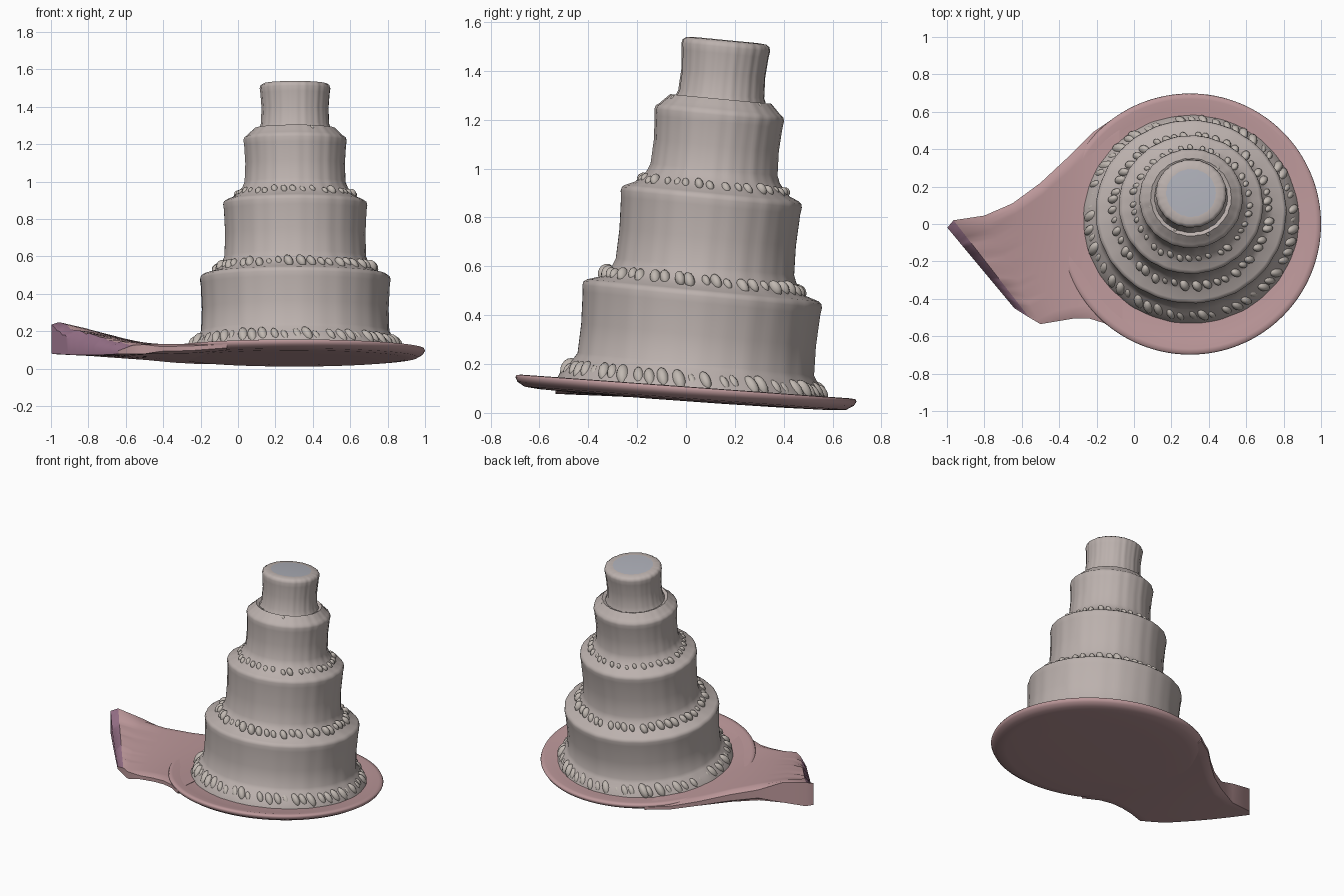
import bpy, bmesh, math, random
from mathutils import Vector, Matrix

if "Cube" in bpy.data.objects:
    bpy.data.objects.remove(bpy.data.objects["Cube"])

random.seed(4)
TAU = 2 * math.pi


def material(name, rgb):
    m = bpy.data.materials.new(name)
    m.diffuse_color = (*rgb, 1)
    m.use_nodes = True
    m.node_tree.nodes["Principled BSDF"].inputs["Base Color"].default_value = m.diffuse_color
    return m


ICING = material("icing", (0.50, 0.44, 0.42))
PIPING = material("piping", (0.53, 0.48, 0.44))
PINK = material("pink_plate", (0.50, 0.31, 0.32))
PURPLE = material("purple_edge", (0.30, 0.16, 0.24))
GREY = material("top_grey", (0.42, 0.43, 0.48))


def finish(name, bm, mats, angle=38):
    bmesh.ops.recalc_face_normals(bm, faces=bm.faces)
    me = bpy.data.meshes.new(name)
    bm.to_mesh(me)
    bm.free()
    me.shade_smooth()
    me.set_sharp_from_angle(angle=math.radians(angle))
    for m in mats:
        me.materials.append(m)
    ob = bpy.data.objects.new(name, me)
    bpy.context.collection.objects.link(ob)
    return ob


def lathe(profile, n=128, ripple=0.0):
    """Closed solid of revolution from (radius, height) pairs, bottom to top."""
    bm = bmesh.new()
    rings = []
    for r, z in profile:
        ring = []
        for i in range(n):
            a = TAU * i / n
            k = r + ripple * (math.sin(17 * a + 3 * z) + math.sin(29 * a + 1.3))
            ring.append(bm.verts.new((k * math.cos(a), k * math.sin(a), z)))
        rings.append(ring)
    for lo, hi in zip(rings, rings[1:]):
        for i in range(n):
            j = (i + 1) % n
            bm.faces.new((lo[i], lo[j], hi[j], hi[i]))
    bm.faces.new(rings[0][::-1])
    bm.faces.new(rings[-1])
    return bm


# Both the plate and the cake lean towards the back
PLATE = Matrix.Translation((0.3, 0, 0.1)) @ Matrix.Rotation(-0.072, 4, 'X')
CAKE = (Matrix.Translation((0.305, 0.03, 0.1)) @ Matrix.Rotation(-0.095, 4, 'X')
        @ Matrix.Diagonal((1.02, 0.985, 1, 1)))

# Round plate with a rolled rim and a shallow bowl underneath
plate = lathe([(0.15, -0.052), (0.40, -0.050), (0.60, -0.046), (0.66, -0.040),
               (0.69, -0.022), (0.70, -0.004), (0.695, 0.006), (0.67, 0.008),
               (0.62, -0.002), (0.50, -0.006), (0.2, -0.006)])
finish("plate", plate, [PINK], 60).matrix_world = PLATE

# Four stacked tiers: wall radius, wall bottom, edge height
tiers = [(0.495, 0.10, 0.40), (0.373, 0.50, 0.80),
         (0.266, 0.90, 1.145), (0.181, 1.21, 1.425)]
profile = [(0.57, -0.02), (0.56, 0.01), (0.53, 0.05), (0.505, 0.08)]
for k, (r, lo, hi) in enumerate(tiers):
    profile += [(r - 0.002, lo), (r - 0.006, lo * 0.6 + hi * 0.4),
                (r, hi - 0.05), (r + 0.004, hi - 0.022), (r, hi - 0.006),
                (r - 0.014, hi + 0.004)]
    if k < 3:
        nr, nlo, _ = tiers[k + 1]
        profile += [(nr + 0.055, hi + 0.02), (nr + 0.03, hi + 0.045),
                    (nr + 0.010, nlo - 0.03)]
profile += [(0.13, 1.432)]
cake = lathe(profile, ripple=0.0010)
cake.faces.ensure_lookup_table()
cake.faces[-1].material_index = 1
finish("cake_tiers", cake, [ICING, GREY], 42).matrix_world = CAKE


# Irregular piped icing around the foot of each tier
def piping(name, r, z, count, size, tall):
    bm = bmesh.new()
    for i in range(count):
        a = TAU * (i + random.uniform(-0.25, 0.25)) / count
        s = size * random.uniform(0.75, 1.15)
        m = (Matrix.Rotation(a, 4, 'Z')
             @ Matrix.Translation((r + random.uniform(-0.008, 0.008), 0,
                                   z + random.uniform(-0.006, 0.006)))
             @ Matrix.Rotation(-0.5, 4, 'Y') @ Matrix.Rotation(0.4, 4, 'X')
             @ Matrix.Diagonal((s, s * 0.8, s * tall, 1)))
        bmesh.ops.create_uvsphere(bm, u_segments=12, v_segments=8, radius=1, matrix=m)
    finish(name, bm, [PIPING], 80).matrix_world = CAKE


piping("base_piping", 0.525, 0.03, 56, 0.032, 1.5)
piping("second_tier_piping", 0.405, 0.437, 46, 0.026, 1.3)
piping("third_tier_piping", 0.298, 0.832, 36, 0.021, 1.2)
piping("top_tier_piping", 0.207, 1.168, 28, 0.014, 1.2)

# Wing handle, lofted between back and front edges:
# back x, y, top z, bottom z, front x, y, top z, bottom z
stations = [
    (-0.08, 0.585, 0.058, 0.020, -0.06, -0.595, 0.142, 0.100),
    (-0.22, 0.49, 0.068, 0.022, -0.16, -0.53, 0.137, 0.092),
    (-0.35, 0.36, 0.090, 0.030, -0.24, -0.505, 0.134, 0.085),
    (-0.50, 0.22, 0.132, 0.045, -0.32, -0.505, 0.132, 0.082),
    (-0.65, 0.11, 0.172, 0.056, -0.41, -0.52, 0.130, 0.080),
    (-0.80, 0.045, 0.212, 0.068, -0.50, -0.535, 0.128, 0.078),
    (-0.965, 0.02, 0.246, 0.076, -0.56, -0.50, 0.126, 0.078),
    (-0.998, -0.02, 0.235, 0.080, -0.64, -0.45, 0.105, 0.078)]
bm = bmesh.new()
N = 24
loops = []
for k, (bx, by, bt, bb, fx, fy, ft, fb) in enumerate(stations):
    top, bot = [], []
    end = k == len(stations) - 1
    for i in range(N + 1):
        t = i / N
        x, y = bx + (fx - bx) * t, by + (fy - by) * t
        # the sheet sags between its edges; the end is ragged and undercut
        sag = 0.012 * math.sin(math.pi * t) * k / 7
        rag = random.uniform(-0.008, 0.008) if k >= 6 and 0 < i < N else 0
        zb = bb + (fb - bb) * t - sag * 0.6
        zt = bt + (ft - bt) * t - sag + rag
        if end:
            zt -= (zt - zb) * 0.35 * min(1, 3 * t)
        # round the two long edges
        edge = 0.25 if i in (0, N) and not end and k < 5 else 0
        h = (zt - zb) * edge
        top.append(bm.verts.new((x, y, zt - h)))
        bot.append(bm.verts.new((x, y, zb + h)))
    loops.append(top + bot[::-1])
for k, (a, b) in enumerate(zip(loops, loops[1:])):
    for i in range(len(a)):
        j = (i + 1) % len(a)
        f = bm.faces.new((a[i], a[j], b[j], b[i]))
        if k == len(stations) - 2 and i < N:
            f.material_index = 1
for i in range(N):
    a, j = loops[-1], 2 * N + 1 - i
    bm.faces.new((a[i], a[i + 1], a[j - 1], a[j])).material_index = 1
bm.faces.new(loops[0])
finish("wing_handle", bm, [PINK, PURPLE], 45)
